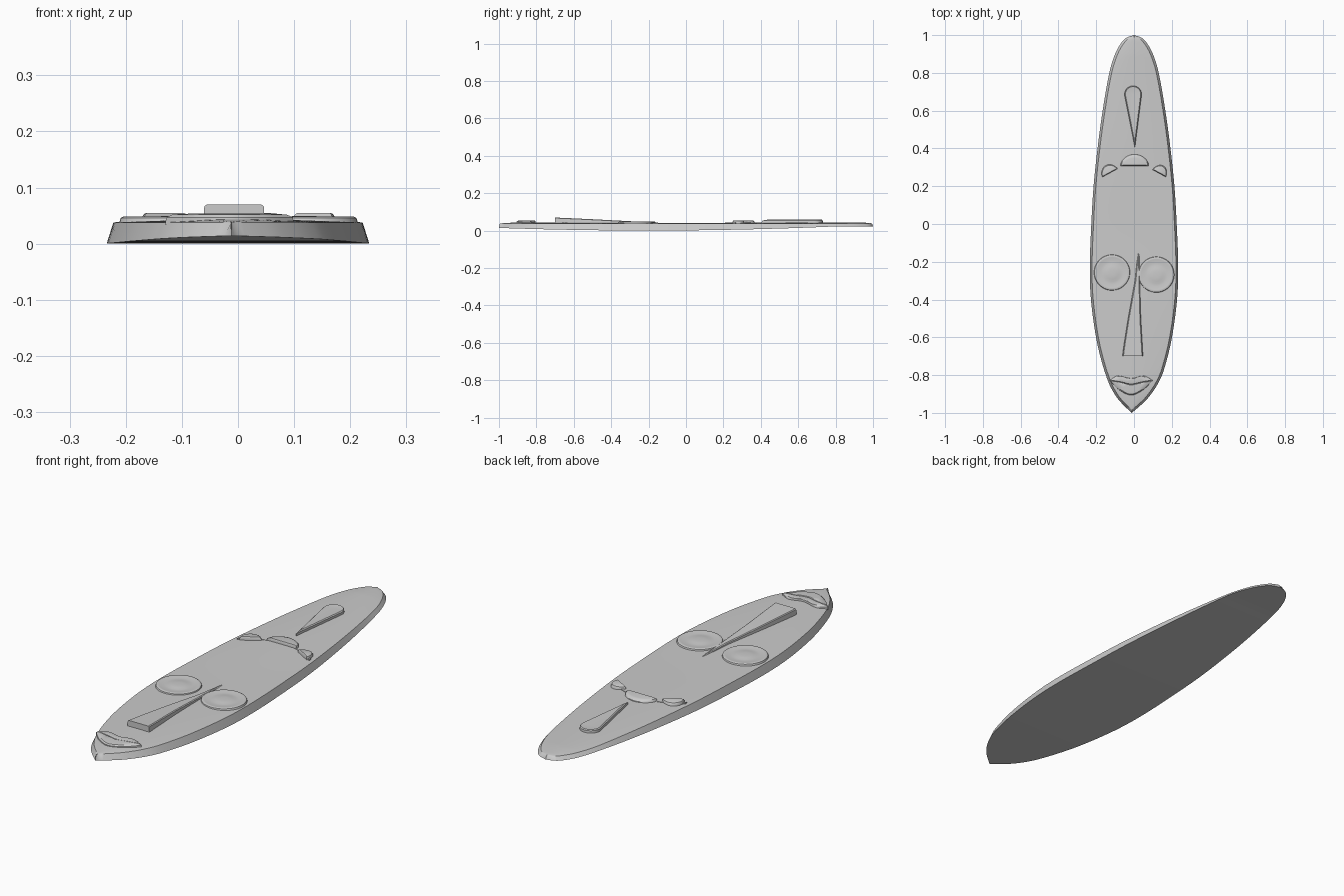
import bpy, bmesh, math
from mathutils import Vector

if "Cube" in bpy.data.objects:
    bpy.data.objects.remove(bpy.data.objects["Cube"])


def catmull(pts, n=6):
    """Smooth 2D curve through the given points."""
    out = []
    for i in range(len(pts) - 1):
        p = [Vector(pts[max(0, min(len(pts) - 1, i + k))]) for k in (-1, 0, 1, 2)]
        for s in range(n):
            t = s / n
            out.append(0.5 * (2 * p[1] + (p[2] - p[0]) * t
                       + (2 * p[0] - 5 * p[1] + 4 * p[2] - p[3]) * t * t
                       + (3 * p[1] - p[0] - 3 * p[2] + p[3]) * t ** 3))
    return out + [Vector(pts[-1])]


def finish(name, bm, angle=35):
    bmesh.ops.remove_doubles(bm, verts=bm.verts, dist=1e-5)
    bmesh.ops.recalc_face_normals(bm, faces=bm.faces)
    mesh = bpy.data.meshes.new(name)
    bm.to_mesh(mesh)
    bm.free()
    ob = bpy.data.objects.new(name, mesh)
    bpy.context.collection.objects.link(ob)
    bpy.ops.object.select_all(action='DESELECT')
    ob.select_set(True)
    bpy.context.view_layer.objects.active = ob
    bpy.ops.object.shade_smooth_by_angle(angle=math.radians(angle))
    return ob


def plate(name, layers):
    """Stack of matching outlines (3D points), capped on both ends."""
    bm = bmesh.new()
    rings = [[bm.verts.new(p) for p in ring] for ring in layers]
    for a, b in zip(rings, rings[1:]):
        for i in range(len(a)):
            j = (i + 1) % len(a)
            bm.faces.new((a[i], a[j], b[j], b[i]))
    bm.faces.new(rings[0])
    bm.faces.new(rings[-1])
    return finish(name, bm)


def shrink(pts, f, z):
    c = sum((Vector(p) for p in pts), Vector((0, 0))) / len(pts)
    return [(c.x + (p[0] - c.x) * f, c.y + (p[1] - c.y) * f, z) for p in pts]


# Mask board: half widths along the length, bowed underside, tapered walls
outline = catmull([(-1, 0), (-.955, .05), (-.91, .09), (-.84, .132), (-.75, .165),
                   (-.6, .201), (-.4, .228), (-.22, .234), (0, .226), (.2, .214),
                   (.4, .193), (.6, .166), (.8, .131), (.9, .1), (.955, .07),
                   (.985, .042), (1, 0)])
bm = bmesh.new()
rings = []
for y, w in outline:
    w = max(w, 0)
    wt = max(w - .012, 0)
    cx = -.012 * max(0, (-y - .8) / .2)
    zb = .022 * min(1, abs(y + .2) / 1.0) ** 2
    face = .004 * math.exp(-((y + .05) / .35) ** 2)
    sec = [(f * w, y, zb) for f in (-1, -.5, 0, .5, 1)]
    sec += [(f * wt, y * .995, .038 + .006 * (1 - f * f) * min(1, w / .1)
             - face * (1 - f * f)) for f in (1, .9, .6, .3, 0, -.3, -.6, -.9, -1)]
    rings.append([bm.verts.new((x + cx, yy, z)) for x, yy, z in sec])
for a, b in zip(rings, rings[1:]):
    for i in range(len(a)):
        j = (i + 1) % len(a)
        bm.faces.new((a[i], a[j], b[j], b[i]))
for r in (rings[0], rings[-1]):
    bm.faces.new(r)
bmesh.ops.dissolve_degenerate(bm, dist=1e-6, edges=bm.edges)
finish("mask_board", bm, 40)

# Round eyes: raised rim, shallow dish and domed pupil
eye_profile = [(.097, .034), (.093, .046), (.088, .0485), (.081, .0475),
               (.062, .0455), (.048, .0455), (.035, .048), (.015, .0492)]
for name, cx, cy in (("left_eye", -.116, -.257), ("right_eye", .118, -.268)):
    plate(name, [[(cx + r * math.cos(t * math.tau / 40), cy + r * math.sin(t * math.tau / 40), z)
                  for t in range(40)] for r, z in eye_profile])

# Long wedge nose, rising towards its blunt tip
nose_rows = [(-.15, .022, .028, .042), (-.3, .006, .03, .050), (-.5, -.03, .035, .0605),
             (-.64, -.052, .043, .067), (-.70, -.06, .046, .0695)]
bm = bmesh.new()
prev = None
for y, x0, x1, z in nose_rows:
    r = [bm.verts.new(p) for p in ((x0 - .002, y, .036), (x0, y, z - .003), (x0 + .004, y, z),
                                   (x1 - .004, y, z), (x1, y, z - .003), (x1 + .002, y, .036))]
    if prev:
        for i in range(6):
            j = (i + 1) % 6
            bm.faces.new((prev[i], prev[j], r[j], r[i]))
    else:
        bm.faces.new(r)
    prev = r
bm.faces.new(prev)
finish("nose", bm)

# Lips meeting on a shared wavy line
part = catmull([(-.13, -.828), (-.07, -.838), (-.015, -.85), (.045, -.838), (.1, -.828)])
upper = catmull([(.1, -.828), (.05, -.803), (-.015, -.817), (-.085, -.803), (-.13, -.828)])
lower = catmull([(.1, -.828), (.05, -.878), (-.015, -.907), (-.08, -.878), (-.13, -.828)])
for name, edge in (("upper_lip", upper), ("lower_lip", lower)):
    pts = part[:-1] + edge[:-1]
    plate(name, [shrink(pts, 1, .034), shrink(pts, .98, .047),
                 shrink(pts, .88, .052), shrink(pts, .6, .0535)])

# Scalloped hairline: three domed half discs along an arched lower edge
for name, cx, cy, w, h, tilt in (("hair_left", -.132, .279, .046, .036, .5),
                                 ("hair_centre", .003, .318, .076, .052, 0),
                                 ("hair_right", .138, .277, .04, .036, -.5)):
    layers = []
    for s, z in ((1, .034), (.97, .046), (.85, .052), (.6, .055)):
        ring = []
        for k in range(17):
            a = math.pi * k / 16
            u, v = w * (.5 + .5 * s) * math.cos(a), h * s * math.sin(a)
            v -= .01 * (u / w) ** 2
            ring.append((cx + u * math.cos(tilt) - v * math.sin(tilt),
                         cy + u * math.sin(tilt) + v * math.cos(tilt), z))
        layers.append(ring)
    plate(name, layers)

# Arched brow ridge joining the scallops
arch = catmull([(-.18, .25), (-.1, .296), (0, .318), (.1, .296), (.18, .25)])
ridge = [(p.x, p.y) for p in arch] + [(p.x, p.y + .012) for p in reversed(arch)]
plate("hair_ridge", [[(x, y, .034) for x, y in ridge], [(x, y, .0435) for x, y in ridge]])

# Teardrop forehead ornament with a bevelled rim
drop = [(.005, .40)] + [(-.005 + .046 * math.cos(math.radians(a)),
                         .686 + .046 * math.sin(math.radians(a)))
                        for a in range(-10, 191, 10)]
plate("forehead_drop", [shrink(drop, 1, .034), shrink(drop, .97, .054),
                        shrink(drop, .88, .058), shrink(drop, .7, .057)])
